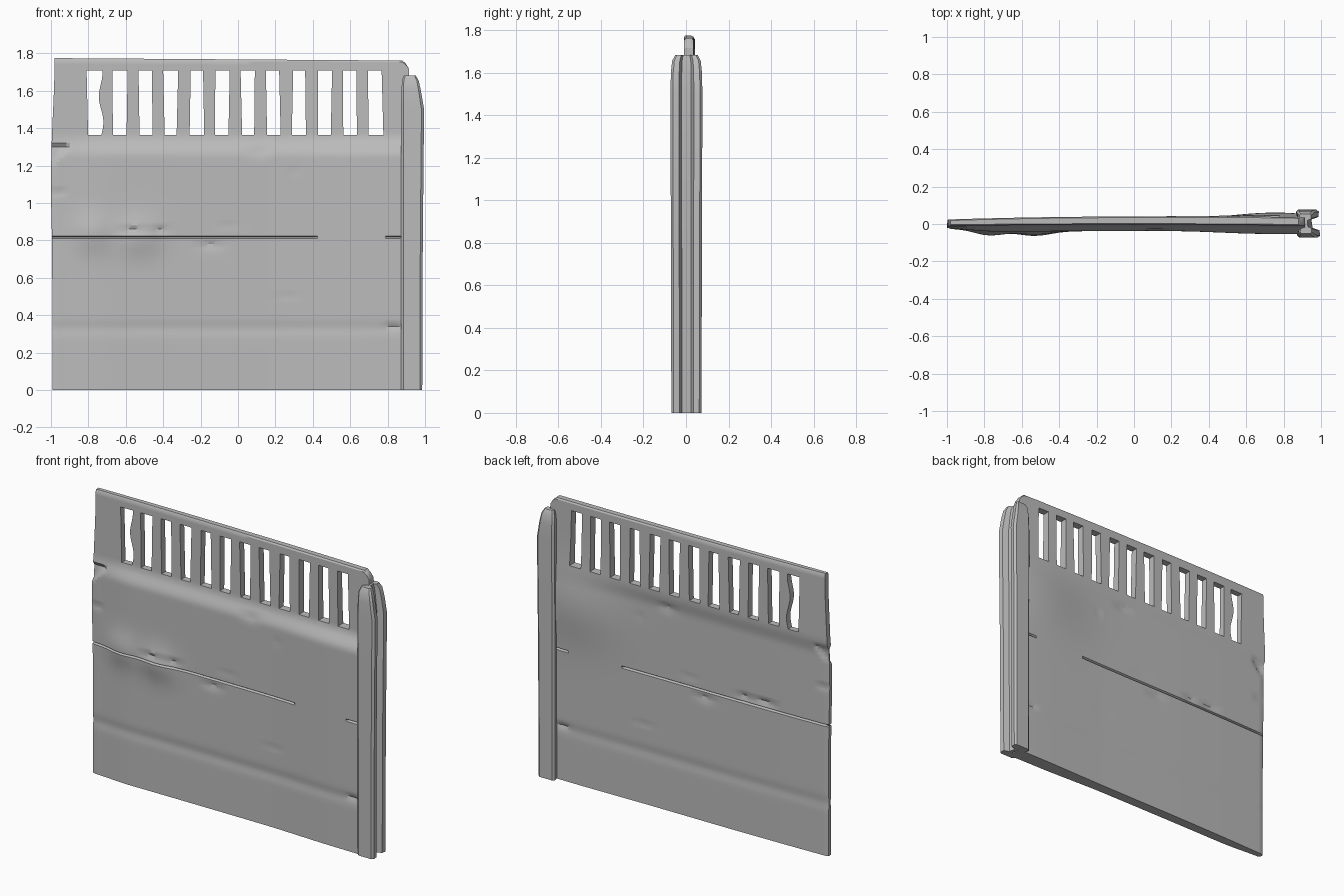
import bpy, bmesh, math, random

random.seed(4)
cube = bpy.data.objects.get("Cube")
if cube:
    bpy.data.objects.remove(cube)

concrete = bpy.data.materials.new("grey concrete")
concrete.use_nodes = True
GREY = (0.5, 0.5, 0.5, 1)
concrete.diffuse_color = GREY
concrete.node_tree.nodes["Principled BSDF"].inputs["Base Color"].default_value = GREY


def finish(bm, name, angle):
    bmesh.ops.recalc_face_normals(bm, faces=bm.faces)
    mesh = bpy.data.meshes.new(name)
    bm.to_mesh(mesh)
    bm.free()
    obj = bpy.data.objects.new(name, mesh)
    bpy.context.collection.objects.link(obj)
    mesh.materials.append(concrete)
    bpy.ops.object.select_all(action='DESELECT')
    obj.select_set(True)
    bpy.context.view_layer.objects.active = obj
    bpy.ops.object.shade_smooth_by_angle(angle=math.radians(angle))
    return obj


def blend(a, b, t):
    t = min(max((t - a) / (b - a), 0), 1)
    return t * t * (3 - 2 * t)


def bump(x, z, cx, cz, w, h):
    return math.exp(-((x - cx) / w) ** 2 - ((z - cz) / h) ** 2)


# Slots, with columns of the panel grid placed on their edges
SLOTS, PITCH, HALF = 12, 0.1366, 0.036
SLOT_LOW, SLOT_HIGH = 1.365, 1.71
LEFT, RIGHT = -0.993, 0.915
xs, slot_cols, edge_shift = [], set(), {}
first = -0.768
xs += [LEFT + (first - HALF - LEFT) * k / 10 for k in range(10)]
for s in range(SLOTS):
    c = first + s * PITCH
    for side in (-1, 1):
        edge_shift[len(xs) + side + 1] = (random.uniform(-.003, .003),
                                          random.uniform(-.005, .005))
    slot_cols |= {len(xs), len(xs) + 1}
    xs += [c - HALF, c, c + HALF]
    stop = first + (s + 1) * PITCH - HALF if s < SLOTS - 1 else RIGHT
    n = 4 if s < SLOTS - 1 else 8
    xs += [c + HALF + (stop - c - HALF) * k / n for k in range(1, n)]
xs.append(RIGHT)
broken_edge = 12

SEAM = 0.818
zs = {round(0.02 * k, 3) for k in range(89)} - {0.82, 1.36, 1.72, 0.0}
zs |= {0.0, SEAM - .007, SEAM, SEAM + .007, SLOT_LOW, SLOT_HIGH, 1.73, 1.77}
zs = sorted(zs)

# Worn marks: centre x, centre z, half width, half height, depth
MARKS = [(.27, .5, .09, .015, .006), (.11, 1.26, .07, .03, .010),
         (-.15, .76, .08, .025, .010), (-.05, .88, .08, .015, .006),
         (-.56, .84, .09, .02, .012), (-.42, .84, .06, .025, .012),
         (-.96, 1.05, .05, .02, .010), (.83, .335, .06, .017, .015),
         (.3, 1.15, .02, .03, .006)]


def wear(x, z):
    d = 0
    for cx, cz, w, h, depth in MARKS:
        u, v = abs(x - cx) / w, (cz + h - z) / (2 * h)
        if u < 1 and 0 <= v <= 1:
            d += depth * (1 - v) * (1 - u * u)
    if abs(z - SEAM) < .001 and (x < .42 or x > .8):
        d += .018 if x < -.4 else .012
    if x < -.91 and 1.21 + .9 * (x + 1) < z < 1.312:
        d += .018
    if x < -.975 and z < 1.3:
        d += .006
    return d


def surfaces(x, z):
    """Front and back depth of the panel at a point."""
    low = 1 - blend(1.25, 1.36, z)
    bow = 1 - x * x
    taper = blend(-1.02, -.7, x)
    front = -.010 + .006 * bow - low * (.016 + .018 * taper)
    back = .024 + .016 * bow + .01 * (x > 0) * x - low * .014
    back += .026 * bump(x, z, .75, 1.12, .3, .22) + .012 * low * blend(.2, .9, x)
    front -= .022 * bump(x, z, -.78, .84, .1, .1) + .024 * bump(x, z, -.53, .82, .12, .1)
    front -= .012 * low * blend(.2, .7, x)
    front += .006 * bump(x, z, 0, .33, 2, .03)
    back -= .005 * bump(x, z, 0, .33, 2, .03)
    d = wear(x, z)
    if z > 1.765:
        d += .006
    return front + d, max(back - d, front + d + .008)


# Weathered panel with its open slots
bm = bmesh.new()
grid = {}
for i, x0 in enumerate(xs):
    for j, z0 in enumerate(zs):
        x, z = x0, z0
        if i in edge_shift and SLOT_LOW <= z <= SLOT_HIGH:
            shift, lean = edge_shift[i]
            x += shift + lean * (z - 1.54) / .17
            if i == broken_edge:
                x += .011 * math.sin((z - 1.37) * 24)
        if i == 0:
            x -= .007 * bump(0, z, 0, 1.1, 1, .25)
            x += .012 * blend(1.3, 1.75, z)
        y_front, y_back = surfaces(x, z0)
        if z > SLOT_HIGH:
            t = (z - SLOT_HIGH) / (1.77 - SLOT_HIGH)
            top = 1.775 - .007 * (x + 1) - .045 * blend(.885, .915, x)
            z = SLOT_HIGH + t * (top - SLOT_HIGH)
        grid[i, j] = (bm.verts.new((x, y_front, z)), bm.verts.new((x, y_back, z)))


def solid(i, j):
    if not (0 <= i < len(xs) - 1 and 0 <= j < len(zs) - 1):
        return False
    return not (i in slot_cols and SLOT_LOW <= zs[j] < SLOT_HIGH)


for i in range(len(xs) - 1):
    for j in range(len(zs) - 1):
        if not solid(i, j):
            continue
        ring = [(i, j), (i + 1, j), (i + 1, j + 1), (i, j + 1)]
        bm.faces.new([grid[p][0] for p in ring])
        bm.faces.new([grid[p][1] for p in reversed(ring)])
        neighbours = [(i, j - 1), (i + 1, j), (i, j + 1), (i - 1, j)]
        for k, cell in enumerate(neighbours):
            if not solid(*cell):
                a, b = ring[k], ring[(k + 1) % 4]
                bm.faces.new([grid[a][0], grid[a][1], grid[b][1], grid[b][0]])
finish(bm, "slotted_panel", 32)

# Grooved end post: one half of the cross-section, mirrored front to back
half = [(.925, -.025), (.877, -.036), (.872, -.062), (.884, -.073),
        (.972, -.073), (.985, -.062), (.982, -.034), (.948, -.022)]
section = half + [(x - .006, -y) for x, y in reversed(half)]
# Height, right-hand limit, left-hand limit, depth scale
LEVELS = [(0, .985, .872, .97), (.8, .988, .872, 1), (1.5, .995, .872, 1.03),
          (1.6, .978, .874, 1), (1.655, .966, .877, .92), (1.683, .95, .888, .72)]
bm = bmesh.new()
rings = []
for z, right, left, deep in LEVELS:
    rings.append([bm.verts.new((left + (x - .872) * (right - left) / .113,
                                y * deep + .002, z)) for x, y in section])
for low, high in zip(rings, rings[1:]):
    for k in range(len(section)):
        m = (k + 1) % len(section)
        bm.faces.new([low[k], low[m], high[m], high[k]])
bm.faces.new(rings[0])
bm.faces.new(rings[-1])
finish(bm, "end_post", 30)
